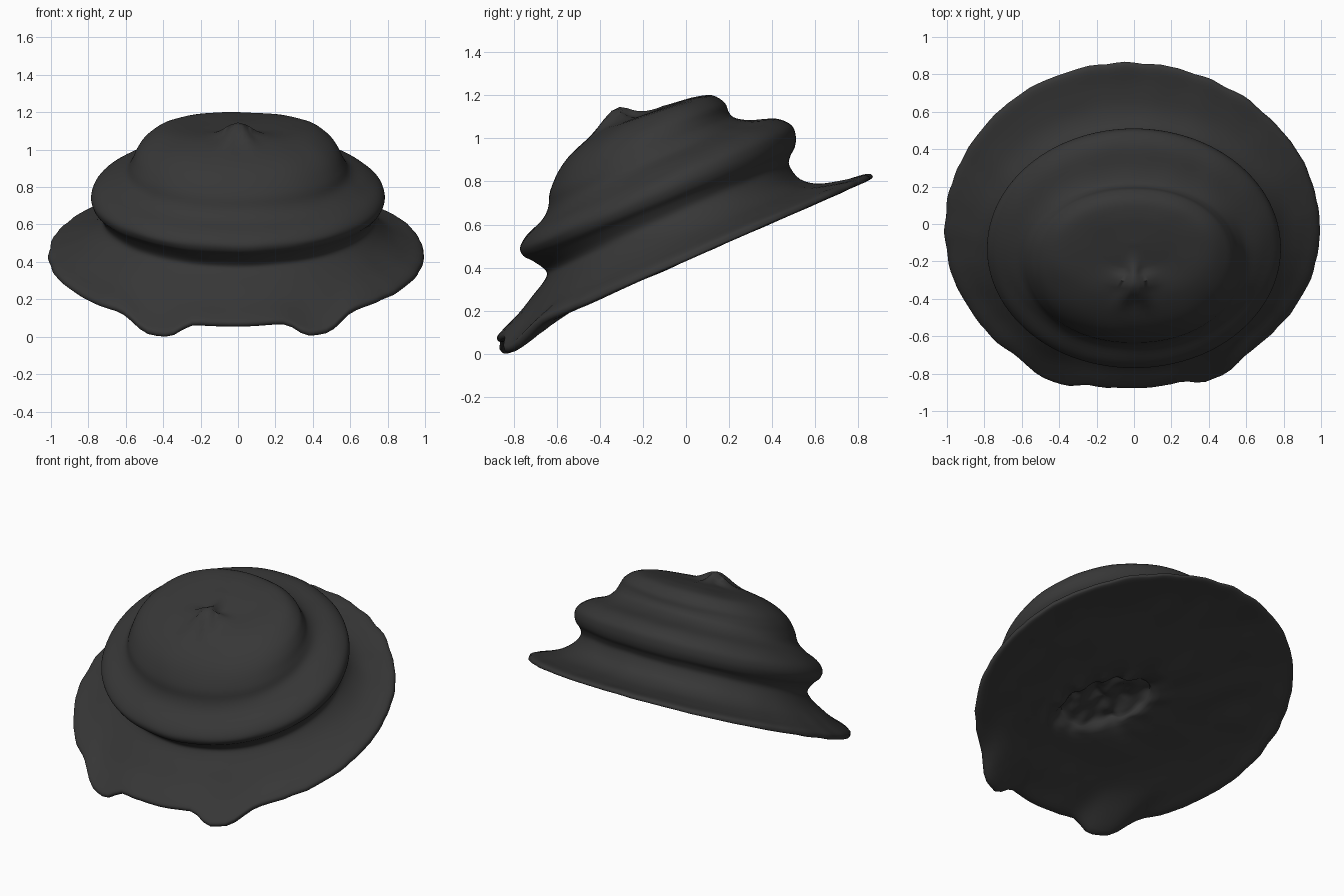
import bpy
import math
from mathutils import Vector, noise

cube = bpy.data.objects.get("Cube")
if cube:
    bpy.data.objects.remove(cube, do_unlink=True)

SEGMENTS = 128
STEPS = 4

felt = bpy.data.materials.new("charcoal felt")
felt.use_nodes = True
felt.diffuse_color = (0.038, 0.038, 0.038, 1)
felt.node_tree.nodes["Principled BSDF"].inputs["Base Color"].default_value = felt.diffuse_color

# Tilted rings: front y, front z, back y, back z, half width
rings = [Vector(r) for r in (
    # underside hollow and flat underside
    (-.34, .35, .08, .52, .20),
    (-.38, .285, .13, .51, .26),
    (-.54, .21, .48, .66, .60),
    (-.73, .115, .72, .76, .86),
    (-.84, .06, .85, .805, .985),
    # rolled brim edge and flared top
    (-.87, .08, .87, .825, 1.0),
    (-.84, .12, .84, .835, .98),
    (-.77, .19, .74, .81, .91),
    (-.71, .27, .62, .79, .83),
    (-.655, .345, .53, .81, .765),
    # neck and puffed band
    (-.65, .385, .48, .875, .725),
    (-.71, .43, .485, .92, .745),
    (-.755, .455, .505, .96, .775),
    (-.77, .495, .51, 1.01, .785),
    (-.74, .55, .49, 1.06, .76),
    (-.67, .62, .42, 1.09, .69),
    # crown
    (-.64, .68, .30, 1.085, .605),
    (-.63, .76, .23, 1.095, .57),
    (-.58, .87, .20, 1.12, .54),
    (-.50, .96, .18, 1.165, .49),
    (-.38, 1.045, .12, 1.20, .39),
    (-.25, 1.09, .03, 1.19, .21),
)]


def spline(a, b, c, d, t):
    """Smooth curve from b to c."""
    return .5 * (2 * b + (c - a) * t + (2 * a - 5 * b + 4 * c - d) * t ** 2
                 + (3 * b - a - 3 * c + d) * t ** 3)


def clamp(value):
    return max(0, min(1, value))


def shape_point(ring, angle, upper):
    yf, zf, yb, zb, width = ring
    c, s = math.cos(angle), math.sin(angle)
    # crown is slightly squarer than the brim
    power = 1 - (.05 * clamp((.7 - width) / .1) if upper else 0)
    c = math.copysign(abs(c) ** power, c)
    s = math.copysign(abs(s) ** power, s)
    p = Vector((width * c,
                (yf + yb) / 2 + (yb - yf) / 2 * s,
                (zf + zb) / 2 + (zb - zf) / 2 * s))
    # brim is a little uneven, with a wavy edge
    brim = clamp((width - .78) / .2)
    wave = noise.noise(Vector((c * 9, s * 9, 1))) * .010
    wave -= .026 * math.cos(angle - math.pi / 4) ** 3
    p.x *= 1 + wave * brim
    p.y *= 1 + wave * brim
    p.z += .43 * p.y * wave * brim
    # two drooping lobes on the front of the brim
    if p.y < -.4:
        lobe = brim * math.exp(-(abs(abs(p.x) - .43) / .135) ** 3)
        p.z -= .085 * lobe
        p.y -= .04 * lobe
    # hand-worked surface and the skewed, lumpy hollow
    p.z += noise.noise(p * 6) * .004
    if not upper:
        p.x += (.12 - .5 * (p.y + .14)) * clamp((.6 - width) / .34)
        p.z += noise.noise(p * 11) * .04 * clamp((.28 - width) / .08)
    # pinched star-shaped tip on the crown
    elif p.z > .95:
        dx, dy = p.x, p.y + .325
        star = 1 + .2 * math.cos(5 * math.atan2(dy, dx) - math.pi / 2)
        p.z += .075 * math.exp(-(math.hypot(dx, dy) / (.08 * star)) ** 2)
    return p


verts, faces = [], []
last = len(rings) - 1
for i in range(last):
    near = (rings[max(i - 1, 0)], rings[i], rings[i + 1], rings[min(i + 2, last)])
    for k in range(STEPS + (i == last - 1)):
        ring = spline(*near, k / STEPS)
        for j in range(SEGMENTS):
            verts.append(shape_point(ring, math.tau * j / SEGMENTS, i > 5))


# Fill both ends with shrinking rings
def shrink(start, centre, upper):
    out = []
    for k in range(1, 9):
        ring = start.lerp(centre, k / 8.2)
        for j in range(SEGMENTS):
            out.append(shape_point(ring, math.tau * j / SEGMENTS, upper))
    return out


bottom = shrink(rings[0], Vector((-.14, .46, -.13, .47, .01)), False)
rows = [bottom[n:n + SEGMENTS] for n in range(0, len(bottom), SEGMENTS)][::-1]
verts = [v for row in rows for v in row] + verts
verts += shrink(rings[-1], Vector((-.12, 1.145, -.11, 1.15, .01)), True)

count = len(verts) // SEGMENTS
for r in range(count - 1):
    for j in range(SEGMENTS):
        a, b = r * SEGMENTS + j, r * SEGMENTS + (j + 1) % SEGMENTS
        faces.append((a, b, b + SEGMENTS, a + SEGMENTS))
faces.append(tuple(reversed(range(SEGMENTS))))
faces.append(tuple(range((count - 1) * SEGMENTS, count * SEGMENTS)))

mesh = bpy.data.meshes.new("floppy_hat")
mesh.from_pydata(verts, [], faces)
mesh.materials.append(felt)
mesh.update()
hat = bpy.data.objects.new("floppy_hat", mesh)
bpy.context.collection.objects.link(hat)

# Rest the lowest lobe on the ground
lowest = min(v.co.z for v in mesh.vertices)
for v in mesh.vertices:
    v.co.z -= lowest

bpy.ops.object.select_all(action="DESELECT")
hat.select_set(True)
bpy.context.view_layer.objects.active = hat
bpy.ops.object.shade_smooth_by_angle(angle=math.radians(60))
